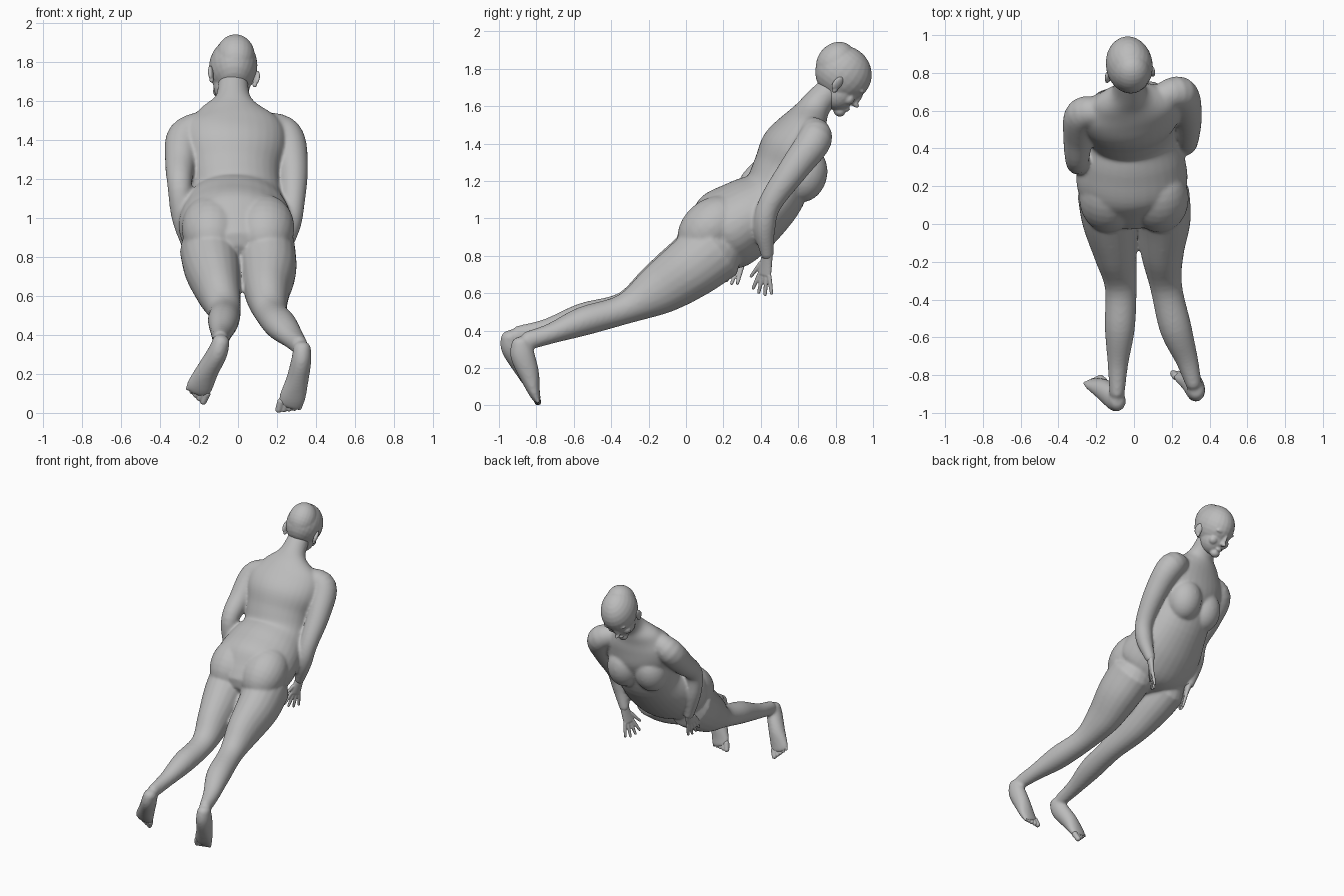
import bpy, bmesh
from math import cos, sin, pi, radians
from mathutils import Vector, Matrix

cube = bpy.data.objects.get("Cube")
if cube:
    bpy.data.objects.remove(cube, do_unlink=True)

clay = bpy.data.materials.new("clay_grey")
clay.use_nodes = True
GREY = (0.5, 0.5, 0.5, 1)
clay.diffuse_color = GREY
clay.node_tree.nodes["Principled BSDF"].inputs["Base Color"].default_value = GREY


def spline(pts, steps=5):
    """Catmull-Rom through rows of (x, y, z, half_width, half_depth)."""
    rows = [Vector(p) if len(p) == 5 else Vector((*p, p[3])) for p in pts]
    ext = [rows[0] * 2 - rows[1]] + rows + [rows[-1] * 2 - rows[-2]]
    out = []
    for a, b, c, d in zip(ext, ext[1:], ext[2:], ext[3:]):
        for k in range(steps):
            t = k / steps
            out.append((b * 2 + (c - a) * t + (a * 2 - b * 5 + c * 4 - d) * t**2
                        + (b * 3 - a - c * 3 + d) * t**3) / 2)
    return out + [rows[-1]]


def loft(bm, pts, side=(1, 0, 0), n=20):
    """Closed limb with elliptical sections and rounded ends."""
    rows = spline(pts)
    rings = []
    last = len(rows) - 1
    for i, r in enumerate(rows):
        p = Vector(r[:3])
        t = (Vector(rows[min(i + 1, last)][:3]) - Vector(rows[max(i - 1, 0)][:3])).normalized()
        u = Vector(side)
        u = (u - t * u.dot(t)).normalized()
        v = t.cross(u)
        sections = [(0, 1)]
        cap = min(r[3], r[4])
        if i == 0:
            sections = [(-0.6, 0.35), (-0.4, 0.75), (0, 1)]
        elif i == last:
            sections = [(0, 1), (0.4, 0.75), (0.6, 0.35)]
        for off, s in sections:
            rings.append([bm.verts.new(p + t * off * cap + u * cos(a) * r[3] * s + v * sin(a) * r[4] * s)
                          for a in (2 * pi * k / n for k in range(n))])
    for a, b in zip(rings, rings[1:]):
        for k in range(n):
            j = (k + 1) % n
            bm.faces.new((a[k], a[j], b[j], b[k]))
    bm.faces.new(rings[0][::-1])
    bm.faces.new(rings[-1])


def blob(bm, centre, radii, frame=Matrix(), pitch=0):
    """Ellipsoid, optionally pitched or in a local frame."""
    m = (frame @ Matrix.Translation(centre) @ Matrix.Rotation(radians(pitch), 4, 'X')
         @ Matrix.Diagonal((*radii, 1)))
    bmesh.ops.create_uvsphere(bm, u_segments=24, v_segments=14, radius=1, matrix=m)


def finish(bm, name, voxel, smooth):
    """Fuse the pieces into one skin."""
    bmesh.ops.recalc_face_normals(bm, faces=bm.faces)
    me = bpy.data.meshes.new(name)
    bm.to_mesh(me)
    bm.free()
    me.materials.append(clay)
    me.shade_smooth()
    ob = bpy.data.objects.new(name, me)
    bpy.context.collection.objects.link(ob)
    mod = ob.modifiers.new("fuse", 'REMESH')
    mod.mode = 'VOXEL'
    mod.voxel_size = voxel
    mod.use_smooth_shade = True
    mod = ob.modifiers.new("soften", 'SMOOTH')
    mod.factor = 0.5
    mod.iterations = smooth


# Torso and neck
body = bmesh.new()
loft(body, [(0, .08, .86, .2, .15), (-.01, .2, .93, .29, .22), (-.01, .34, 1.02, .28, .205),
            (-.01, .46, 1.12, .235, .17), (-.02, .52, 1.25, .235, .165), (-.02, .57, 1.37, .265, .17),
            (-.02, .62, 1.47, .255, .135), (-.025, .66, 1.545, .18, .1), (-.025, .7, 1.61, .095, .08),
            (-.025, .78, 1.7, .075, .072)], side=(1, .15, 0), n=32)
# Buttocks and breasts
for s in (-1, 1):
    blob(body, (s * .135, .135, .95), (.155, .15, .2), pitch=-50)
    blob(body, (s * .1 - .025, .615 + s * .02, 1.235), (.12, .12, .15), pitch=-15)

# Legs
loft(body, [(.145, .16, .84, .15, .18), (.155, .02, .73, .145, .165), (.15, -.15, .615, .115, .135),
            (.17, -.33, .515, .085, .082), (.22, -.55, .45, .085, .078), (.28, -.72, .385, .06, .055),
            (.317, -.85, .345, .042, .05)])
loft(body, [(-.15, .16, .84, .15, .18), (-.13, .02, .74, .145, .165), (-.1, -.15, .625, .115, .135),
            (-.07, -.33, .525, .085, .082), (-.075, -.55, .47, .08, .078), (-.085, -.74, .41, .055, .055),
            (-.09, -.9, .375, .04, .05)])

# Arms
loft(body, [(.12, .66, 1.48, .07), (.24, .69, 1.425, .092), (.28, .58, 1.27, .08),
            (.28, .45, 1.08, .063), (.26, .42, .95, .058), (.215, .435, .8, .034)])
loft(body, [(-.15, .59, 1.49, .07), (-.27, .58, 1.42, .092), (-.295, .46, 1.29, .08),
            (-.3, .335, 1.17, .063), (-.285, .32, 1.0, .055), (-.24, .31, .82, .034)])


# Feet grow out of the ankles; the toes are separate
def foot(name, pts, medial):
    loft(body, pts)
    end, prev = Vector(pts[-1][:3]), Vector(pts[-2][:3])
    t = (end - prev).normalized()
    u = Vector((medial, 0, 0))
    u = (u - t * u.dot(t)).normalized()
    toes = bmesh.new()
    for i in range(5):
        r = .021 - .002 * i
        a = end + u * (.048 - .025 * i) - t * (.015 + .01 * i)
        b = a + t * .055
        loft(toes, [(*a, r), (*b, r * .85)], n=12)
    finish(toes, name, .005, 2)


foot("left_toes", [(.33, -.885, .34, .045, .05), (.325, -.875, .27, .052, .065), (.305, -.84, .17, .058, .056),
                   (.28, -.815, .08, .068, .034), (.265, -.798, .035, .062, .022)], -1)
foot("right_toes", [(-.085, -.94, .375, .044, .052), (-.105, -.925, .31, .052, .065),
                    (-.155, -.88, .22, .058, .056), (-.195, -.85, .14, .068, .034),
                    (-.21, -.835, .105, .062, .022)], 1)
finish(body, "body", .009, 12)


# Hands: palm, four fingers and a thumb
def hand(name, wrist, knuckle, side, spread):
    bm = bmesh.new()
    w, k = Vector(wrist), Vector(knuckle)
    t = (k - w).normalized()
    u = Vector(side)
    u = (u - t * u.dot(t)).normalized()
    loft(bm, [(*w, .03, .026), (*((w + k) / 2), .036, .02), (*k, .04, .015)], side=u)
    fingers = [(1.5 - i, .115 - .012 * abs(i - 1.4), k) for i in range(4)]
    for pos, length, base in fingers + [(-2.8, .1, (w + k) / 2)]:
        a = base + u * max(pos, -1.6) * .02
        d = (t + u * pos * spread).normalized()
        loft(bm, [(*a, .012), (*(a + d * length * .6), .011), (*(a + d * length), .009)], side=u, n=10)
    finish(bm, name, .005, 2)


hand("left_hand", (.217, .435, .81), (.19, .42, .7), (.5, .85, 0), .2)
hand("right_hand", (-.24, .31, .83), (-.235, .275, .755), (.3, .85, 0), .12)

# Head, bowed and turned a little
frame = (Matrix.Translation((-.025, .842, 1.776)) @ Matrix.Rotation(radians(-38), 4, 'X')
         @ Matrix.Rotation(radians(10), 4, 'Z'))
head = bmesh.new()
blob(head, (0, 0, 0), (.124, .156, .146), frame)            # skull
blob(head, (0, -.068, .02), (.1, .1, .118), frame)          # back of skull
blob(head, (0, .045, -.085), (.094, .095, .11), frame)      # jaw
blob(head, (0, .108, -.172), (.036, .034, .03), frame)      # chin
blob(head, (0, .134, -.138), (.026, .016, .014), frame)     # lips
blob(head, (0, .15, -.093), (.017, .03, .015), frame)       # nose tip
blob(head, (0, .138, -.06), (.013, .026, .045), frame)      # nose bridge
for s in (-1, 1):
    blob(head, (s * .045, .122, -.015), (.04, .022, .016), frame)  # brow
    blob(head, (s * .052, .1, -.09), (.036, .03, .034), frame)     # cheek
    blob(head, (s * .042, .115, -.045), (.02, .02, .014), frame)   # eye
finish(head, "head", .006, 7)

# Ears
for s, name in ((1, "left_ear"), (-1, "right_ear")):
    ear = bmesh.new()
    tilt = frame @ Matrix.Translation((s * .118, -.012, -.062)) @ Matrix.Rotation(radians(s * 25), 4, 'Z')
    blob(ear, (0, 0, 0), (.014, .028, .042), tilt)
    blob(ear, (0, .012, -.035), (.012, .014, .018), tilt)
    finish(ear, name, .005, 1)
